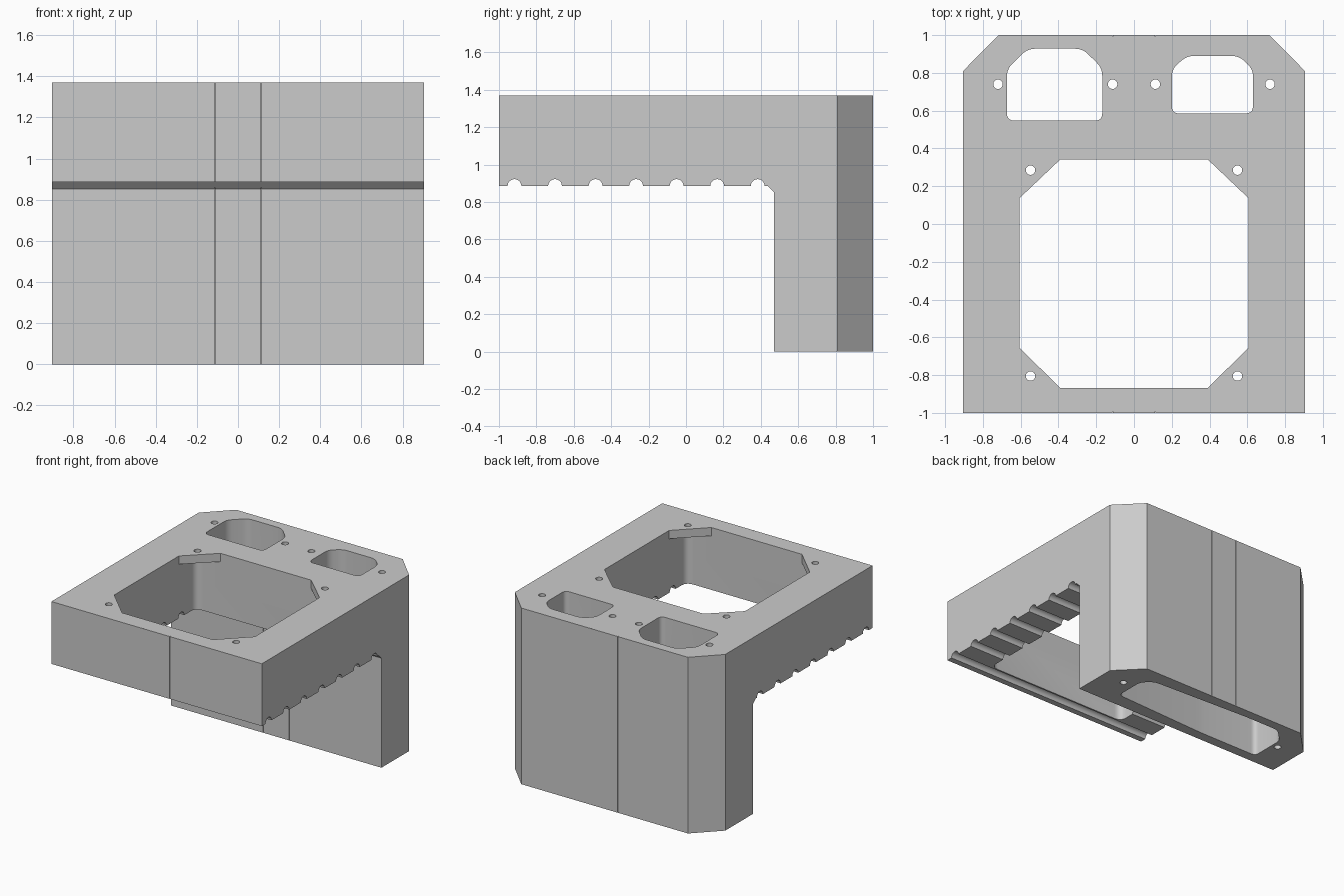
import bpy, bmesh, math
from mathutils import Vector

cube = bpy.data.objects.get("Cube")
if cube:
    bpy.data.objects.remove(cube, do_unlink=True)

grey = bpy.data.materials.new("light_grey_plastic")
grey.use_nodes = True
grey.diffuse_color = (0.6, 0.6, 0.6, 1)
grey.node_tree.nodes["Principled BSDF"].inputs["Base Color"].default_value = (0.6, 0.6, 0.6, 1)

W, TOP, SHELF = 0.905, 1.37, 0.885
X, Z = Vector((1, 0, 0)), Vector((0, 0, 1))


def fillet(points, radius, steps=5):
    """Round every corner of a closed 2D outline."""
    out = []
    for i, p in enumerate(points):
        p = Vector(p)
        a = p + (Vector(points[i - 1]) - p).normalized() * radius
        b = p + (Vector(points[(i + 1) % len(points)]) - p).normalized() * radius
        for s in range(steps + 1):
            t = s / steps
            out.append(a * (1 - t) ** 2 + p * 2 * t * (1 - t) + b * t * t)
    return out


def prism(name, outline, low, high, axis="z"):
    """Extrude a 2D outline along z (x, y points) or x (y, z points)."""
    bm = bmesh.new()
    place = (lambda a, b: (a, b, low)) if axis == "z" else (lambda a, b: (low, a, b))
    face = bm.faces.new([bm.verts.new(place(*p)) for p in outline])
    new = bmesh.ops.extrude_face_region(bm, geom=[face])["geom"]
    move = (Z if axis == "z" else X) * (high - low)
    bmesh.ops.translate(bm, vec=move, verts=[v for v in new if isinstance(v, bmesh.types.BMVert)])
    bmesh.ops.recalc_face_normals(bm, faces=bm.faces)
    mesh = bpy.data.meshes.new(name)
    bm.to_mesh(mesh)
    bm.free()
    mesh.materials.append(grey)
    obj = bpy.data.objects.new(name, mesh)
    bpy.context.collection.objects.link(obj)
    return obj


def rect(x0, x1, y0, y1):
    return [(x0, y0), (x1, y0), (x1, y1), (x0, y1)]


def circle(x, y, r, n=24):
    return [(x + r * math.cos(k * math.tau / n), y + r * math.sin(k * math.tau / n)) for k in range(n)]


def combine(target, cutter, operation="DIFFERENCE"):
    mod = target.modifiers.new("cut", "BOOLEAN")
    mod.operation, mod.solver, mod.object = operation, "EXACT", cutter
    bpy.context.view_layer.objects.active = target
    bpy.ops.object.modifier_apply(modifier=mod.name)
    bpy.data.objects.remove(cutter, do_unlink=True)


# L-shaped side profile with half-round grooves under the shelf
profile = [(1, 0), (1, TOP), (-1, TOP), (-1, SHELF)]
for k in range(7):
    centre, r = -0.917 + k * 0.2167, 0.037
    for s in range(11):
        a = math.pi * (1 - s / 10)
        profile.append((centre + r * math.cos(a), SHELF + r * math.sin(a)))
profile += [(0.437, SHELF), (0.47, 0.852), (0.47, 0)]
body = prism("bracket_body", profile, -W, W, "x")

# Chamfered back corners
footprint = [(-W, -1.1), (W, -1.1), (W, 0.81), (0.717, 1), (-0.717, 1), (-W, 0.81)]
combine(body, prism("footprint", footprint, -0.1, 1.5), "INTERSECT")

# Fan duct: rectangular below, with thin corner tabs left at the top
combine(body, prism("duct", fillet(rect(-0.605, 0.605, -0.868, 0.342), 0.06), 0.5, TOP - 0.065))
fan = [(-0.39, -0.868), (0.39, -0.868), (0.605, -0.657), (0.605, 0.138),
       (0.39, 0.342), (-0.39, 0.342), (-0.605, 0.138), (-0.605, -0.657)]
combine(body, prism("fan_opening", fan, 1.2, 1.5))

# Socket pockets joined into one cavity lower down the column
large = [(-0.673, 0.547), (-0.168, 0.547), (-0.168, 0.825), (-0.272, 0.928), (-0.563, 0.928), (-0.673, 0.82)]
small = [(0.2, 0.585), (0.63, 0.585), (0.63, 0.82), (0.555, 0.89), (0.28, 0.89), (0.2, 0.82)]
cavity = large[:2] + small[1:4] + large[3:]
combine(body, prism("cavity", fillet(cavity, 0.04), -0.1, 0.95))
for outline in (large, small):
    combine(body, prism("socket_pocket", fillet(outline, 0.04), 0.9, 1.5))

# Screw holes
for side in (-1, 1):
    for x, y in ((0.72, 0.74), (0.113, 0.74), (0.548, 0.285), (0.548, -0.805)):
        combine(body, prism("screw_hole", circle(side * x, y, 0.025), -0.1, 1.5))

# Hairline seams on the shelf front, column front and column back
for side in (-1, 1):
    x = side * 0.113
    for y in (-1, 0.47, 1):
        top = SHELF if y == 0.47 else 1.5
        combine(body, prism("seam", rect(x - 0.0015, x + 0.0015, y - 0.008, y + 0.008), -0.1, top))

bpy.ops.object.select_all(action="DESELECT")
body.select_set(True)
bpy.context.view_layer.objects.active = body
bpy.ops.object.shade_smooth_by_angle(angle=math.radians(25))
